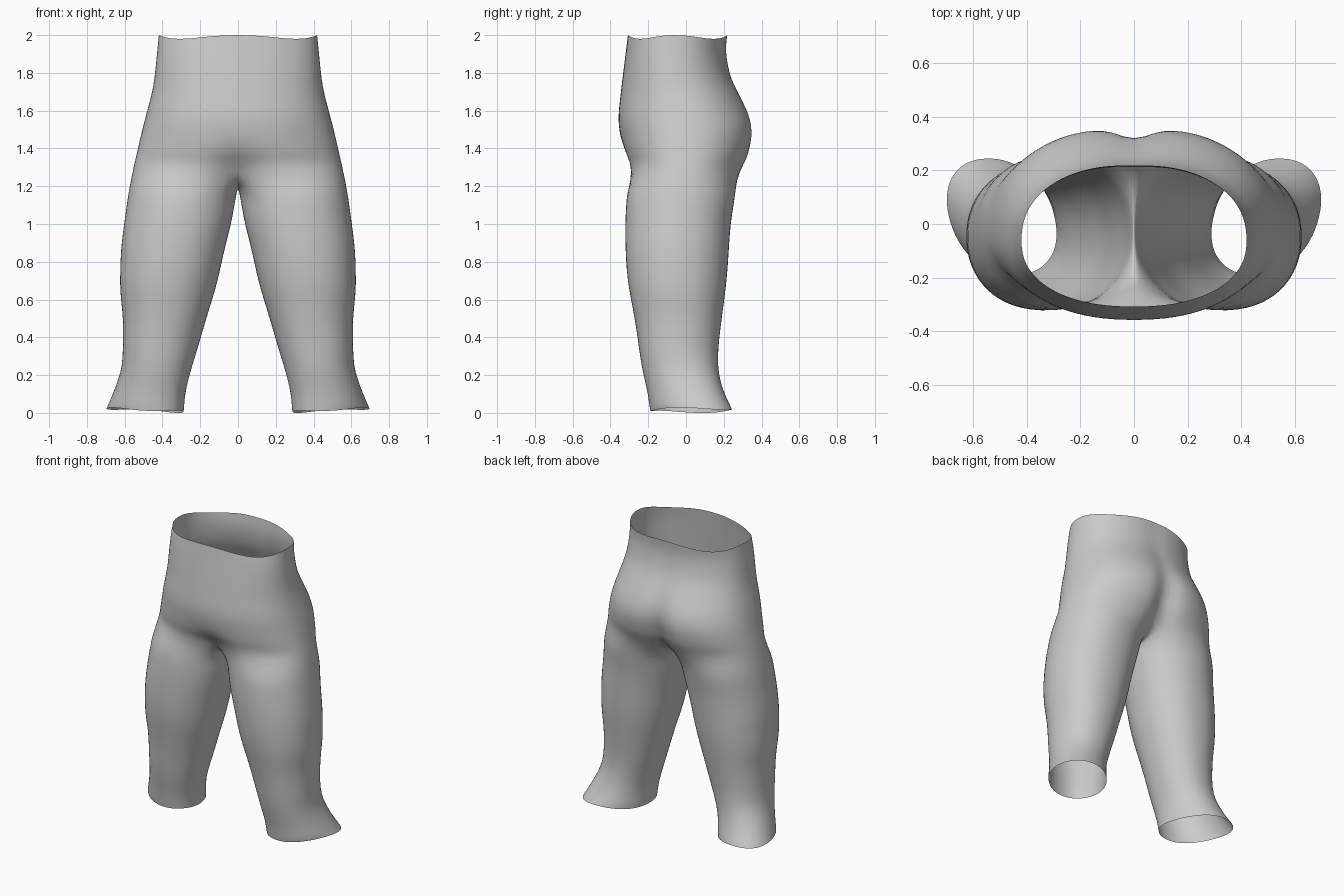
import bpy, bmesh, math

if "Cube" in bpy.data.objects:
    bpy.data.objects.remove(bpy.data.objects["Cube"])

ARC, INNER = 24, 8          # segments on the outer arc / inner thigh
CROTCH = 1.30               # level where the legs join

# Silhouette profiles as (z, value)
OUTER = [(0, .69), (.03, .688), (.1, .66), (.18, .632), (.25, .613), (.5, .607), (.65, .627),
         (.87, .622), (1.2, .577), (1.5, .508), (1.73, .447), (2, .42)]
INSIDE = [(0, .295), (.1, .283), (.2, .258), (.35, .21), (.5, .168), (.68, .11),
          (.87, .07), (1.0, .035), (1.18, .004), (2, 0)]
FRONT = [(0, -.19), (.1, -.203), (.25, -.237), (.5, -.272), (.7, -.313), (.95, -.327),
         (1.3, -.307), (1.4, -.338), (1.55, -.362), (1.73, -.342), (2, -.308)]
BACK = [(0, .245), (.03, .24), (.1, .205), (.2, .172), (.3, .166), (.5, .19), (.7, .218),
        (1.0, .237), (1.23, .275), (1.35, .342), (1.45, .368), (1.55, .362), (1.68, .295),
        (1.77, .245), (1.9, .212), (2, .222)]
CLEFT = [(1.3, .10), (1.4, .085), (1.5, .06), (1.6, .035), (1.75, .012), (2, .005)]
TUCK = [(1.3, .07), (1.36, .025), (1.44, 0), (2, 0)]


def at(table, z):
    """Linear lookup in a profile."""
    for (z0, v0), (z1, v1) in zip(table, table[1:]):
        if z <= z1:
            return v0 + (v1 - v0) * max(0, z - z0) / (z1 - z0)
    return table[-1][1]


def power(v, n):
    return math.copysign(abs(v) ** (2 / n), v)


def hip_row(z):
    """Half section from front centre round the side to back centre."""
    f, b, w = at(FRONT, z), at(BACK, z), at(OUTER, z)
    mid = (f + b) / 2 - .02
    pts = []
    for i in range(ARC + 1):
        a = math.pi * (i / ARC - .5)
        x = 0 if i in (0, ARC) else w * power(math.cos(a), 2.25)
        s = power(math.sin(a), 2.25)
        y = mid + s * ((b - mid) if s > 0 else (mid - f))
        if s < 0:
            y += at(TUCK, z) * math.exp(-(x / .11) ** 2)
        else:
            y -= at(CLEFT, z) * math.exp(-x / .06)
        zz = z
        if z > 1.99:        # uneven waist rim
            zz = 1.99 + .01 * math.cos(4 * a)
        pts.append((x, y, zz))
    return pts


def leg_row(z):
    """Closed section of one leg, same start and order as the hip rows."""
    f, b, o, n = at(FRONT, z), at(BACK, z), at(OUTER, z), at(INSIDE, z)
    cx, cy, rx, ry = (o + n) / 2, (f + b) / 2, (o - n) / 2, (b - f) / 2
    skew = .05 * max(0, 1 - z / .3)
    spread = math.radians(140)
    angles = [spread * (2 * i / ARC - 1) for i in range(ARC + 1)]
    angles += [spread + (2 * math.pi - 2 * spread) * i / INNER for i in range(1, INNER)]
    pts = []
    for a in angles:
        c, s = power(math.cos(a), 2.15), power(math.sin(a), 2.15)
        zz = z
        if z < .01:         # uneven ankle hem
            zz = .014 + .010 * math.cos(a) + .005 * math.cos(3 * a + 1)
        pts.append((cx + rx * c + skew * s, cy + ry * s, zz))
    return pts


def crotch_row():
    """Hip section closed by a seam dipping between the legs."""
    pts = hip_row(CROTCH)
    y0, y1 = pts[-1][1], pts[0][1]
    for i in range(1, INNER):
        t = i / INNER
        pts.append((0, y0 + (y1 - y0) * t, CROTCH - .115 * math.sin(math.pi * t) ** .7))
    return pts


# Rows from ankle to waist
leg_levels = [0, .04, .1, .17, .25, .35, .45, .55, .65, .75, .87, 1.0, 1.1, 1.17]
hip_levels = [1.35, 1.4, 1.46, 1.52, 1.58, 1.64, 1.7, 1.77, 1.84, 1.92, 2.0]
bm = bmesh.new()
rows = [[bm.verts.new(p) for p in leg_row(z)] for z in leg_levels]
rows.append([bm.verts.new(p) for p in crotch_row()])
rows += [[bm.verts.new(p) for p in hip_row(z)] for z in hip_levels]
for low, up in zip(rows, rows[1:]):
    closed = len(up) > ARC + 1
    count = len(up) if closed else ARC
    for j in range(count):
        k = (j + 1) % len(up)
        bm.faces.new((low[j], low[k], up[k], up[j]))
for face in bm.faces:
    face.smooth = True
mesh = bpy.data.meshes.new("trousers")
bm.to_mesh(mesh)
bm.free()

# Single grey cloth shell, mirrored and smoothed
grey = bpy.data.materials.new("plain grey")
grey.diffuse_color = (.6, .6, .6, 1)
grey.use_nodes = True
grey.node_tree.nodes["Principled BSDF"].inputs["Base Color"].default_value = grey.diffuse_color
mesh.materials.append(grey)
trousers = bpy.data.objects.new("trousers", mesh)
bpy.context.collection.objects.link(trousers)
mirror = trousers.modifiers.new("mirror", 'MIRROR')
mirror.use_clip = True
mirror.merge_threshold = .0005
smooth = trousers.modifiers.new("smooth", 'SUBSURF')
smooth.levels = smooth.render_levels = 1
